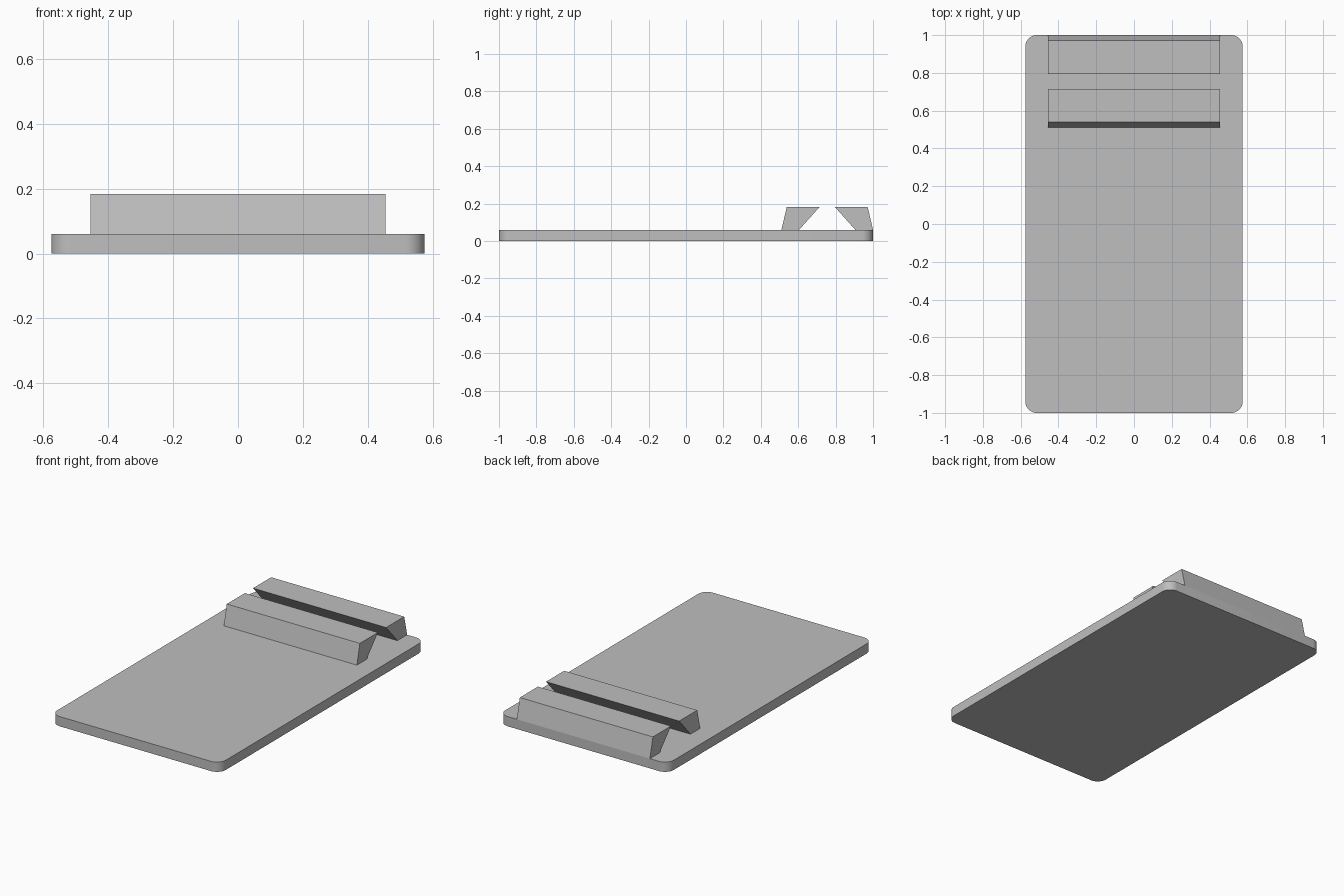
import bpy
import bmesh
import math

cube = bpy.data.objects.get("Cube")
if cube:
    bpy.data.objects.remove(cube, do_unlink=True)

# Single flat grey
grey = bpy.data.materials.new("light_grey")
grey.use_nodes = True
colour = (0.52, 0.52, 0.52, 1)
grey.diffuse_color = colour
grey.node_tree.nodes["Principled BSDF"].inputs["Base Color"].default_value = colour


def extrude_profile(name, points, offset):
    """Fill a closed outline and extrude it along offset."""
    bm = bmesh.new()
    face = bm.faces.new([bm.verts.new(p) for p in points])
    result = bmesh.ops.extrude_face_region(bm, geom=[face], use_keep_orig=True)
    moved = [v for v in result["geom"] if isinstance(v, bmesh.types.BMVert)]
    bmesh.ops.translate(bm, verts=moved, vec=offset)
    bmesh.ops.recalc_face_normals(bm, faces=bm.faces)
    mesh = bpy.data.meshes.new(name)
    bm.to_mesh(mesh)
    bm.free()
    mesh.materials.append(grey)
    obj = bpy.data.objects.new(name, mesh)
    bpy.context.collection.objects.link(obj)
    return obj


# Base plate with rounded corners
HALF_X, HALF_Y, THICK, RADIUS, STEPS = 0.575, 1.0, 0.06, 0.06, 10
outline = []
for corner, (sx, sy) in enumerate([(1, 1), (-1, 1), (-1, -1), (1, -1)]):
    for i in range(STEPS + 1):
        a = math.radians(90) * (corner + i / STEPS)
        outline.append((sx * (HALF_X - RADIUS) + RADIUS * math.cos(a),
                        sy * (HALF_Y - RADIUS) + RADIUS * math.sin(a), 0))
plate = extrude_profile("base_plate", outline, (0, 0, THICK))
bpy.ops.object.select_all(action="DESELECT")
plate.select_set(True)
bpy.context.view_layer.objects.active = plate
bpy.ops.object.shade_smooth_by_angle(angle=math.radians(30))

# Two facing undercut rails, mirrored about the slot centre
SLOT_Y, RAIL_X, TOP = 0.755, 0.454, 0.183
# distance from slot centre, height
section = [(0.15, THICK), (0.245, THICK), (0.216, TOP), (0.04, TOP)]
for name, side in (("front_rail", -1), ("back_rail", 1)):
    points = [(-RAIL_X, SLOT_Y + side * d, z) for d, z in section]
    extrude_profile(name, points, (2 * RAIL_X, 0, 0))
